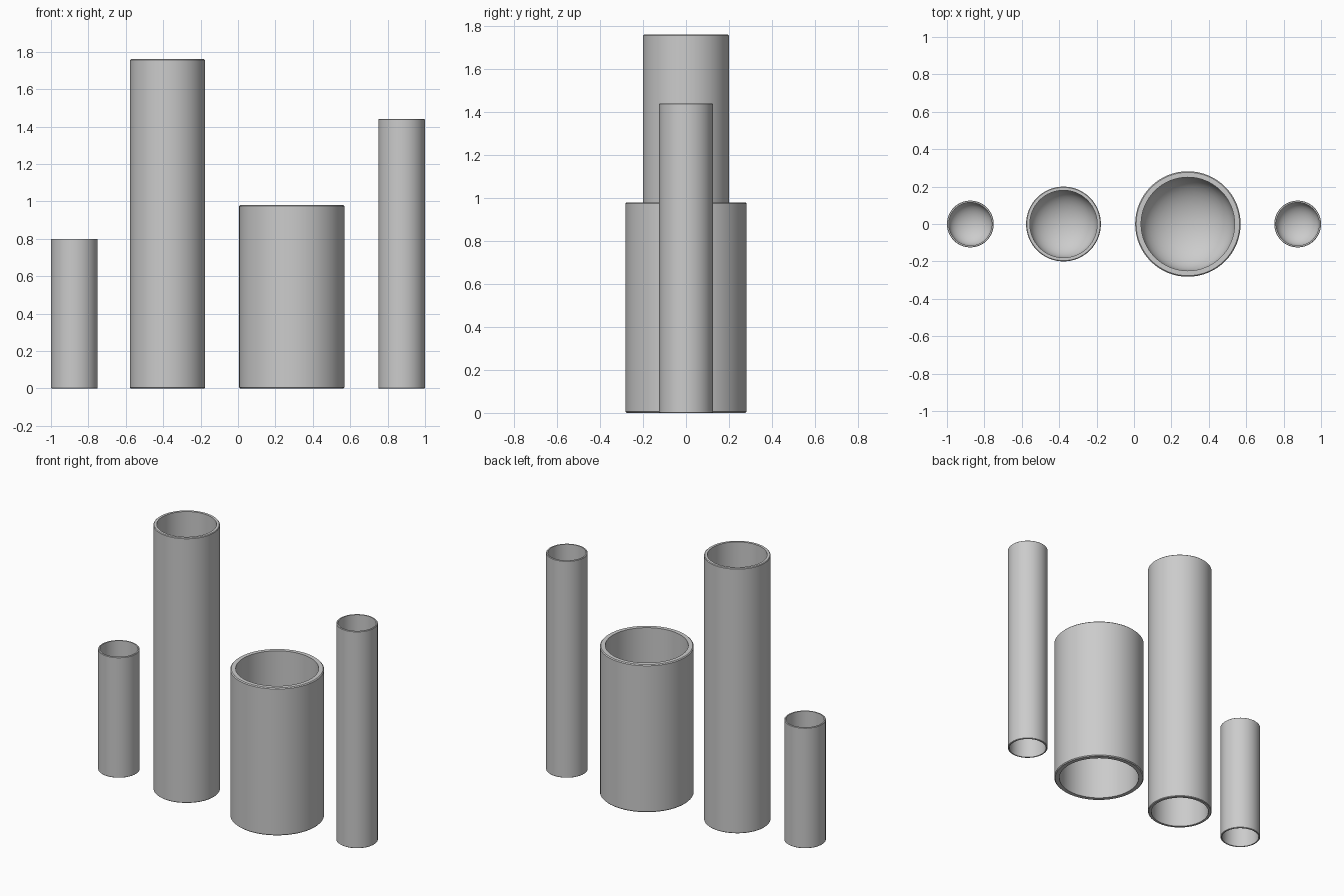
import bpy
import bmesh
import math
from mathutils import Vector

cube = bpy.data.objects.get("Cube")
if cube:
    bpy.data.objects.remove(cube, do_unlink=True)

SEGMENTS = 64

grey = bpy.data.materials.new("plain_grey")
grey.use_nodes = True
colour = (0.6, 0.6, 0.6, 1.0)
grey.diffuse_color = colour
grey.node_tree.nodes["Principled BSDF"].inputs["Base Color"].default_value = colour


def lathe(name, x, profile, closed):
    """Spin a (radius, height) profile around the vertical axis."""
    bm = bmesh.new()
    verts = [bm.verts.new((r, 0, z)) for r, z in profile]
    edges = [bm.edges.new(pair) for pair in zip(verts, verts[1:])]
    if closed:
        edges.append(bm.edges.new((verts[-1], verts[0])))
    bmesh.ops.spin(bm, geom=verts + edges, cent=Vector(), axis=(0, 0, 1),
                   angle=math.tau, steps=SEGMENTS, use_merge=False)
    bmesh.ops.remove_doubles(bm, verts=bm.verts[:], dist=0.0001)
    bmesh.ops.recalc_face_normals(bm, faces=bm.faces[:])
    if not closed and sum(f.normal.z for f in bm.faces) < 0:
        bmesh.ops.reverse_faces(bm, faces=bm.faces[:])
    mesh = bpy.data.meshes.new(name)
    bm.to_mesh(mesh)
    bm.free()
    mesh.materials.append(grey)
    obj = bpy.data.objects.new(name, mesh)
    obj.location.x = x
    bpy.context.collection.objects.link(obj)
    bpy.ops.object.select_all(action="DESELECT")
    obj.select_set(True)
    bpy.context.view_layer.objects.active = obj
    bpy.ops.object.shade_smooth_by_angle(angle=math.radians(30))


def tube(name, x, outer, inner, height):
    # Hollow wall with softened outer rims
    b = outer * 0.02
    lathe(name + "_wall", x, [
        (inner, 0), (outer - b, 0), (outer, b),
        (outer, height - b), (outer - b, height), (inner, height),
    ], True)
    # Rounded floor deep inside the tube
    steps = 10
    arc = [i / steps * math.pi / 2 for i in range(steps + 1)]
    lathe(name + "_inner_floor", x, [
        (inner * math.sin(a), height / 2 - inner * 0.7 * math.cos(a)) for a in arc
    ], False)


tube("short_thin_tube", -0.875, 0.125, 0.115, 0.80)
tube("tall_tube", -0.377, 0.20, 0.18, 1.76)
tube("wide_tube", 0.288, 0.282, 0.25, 0.98)
tube("tall_thin_tube", 0.875, 0.125, 0.115, 1.44)
